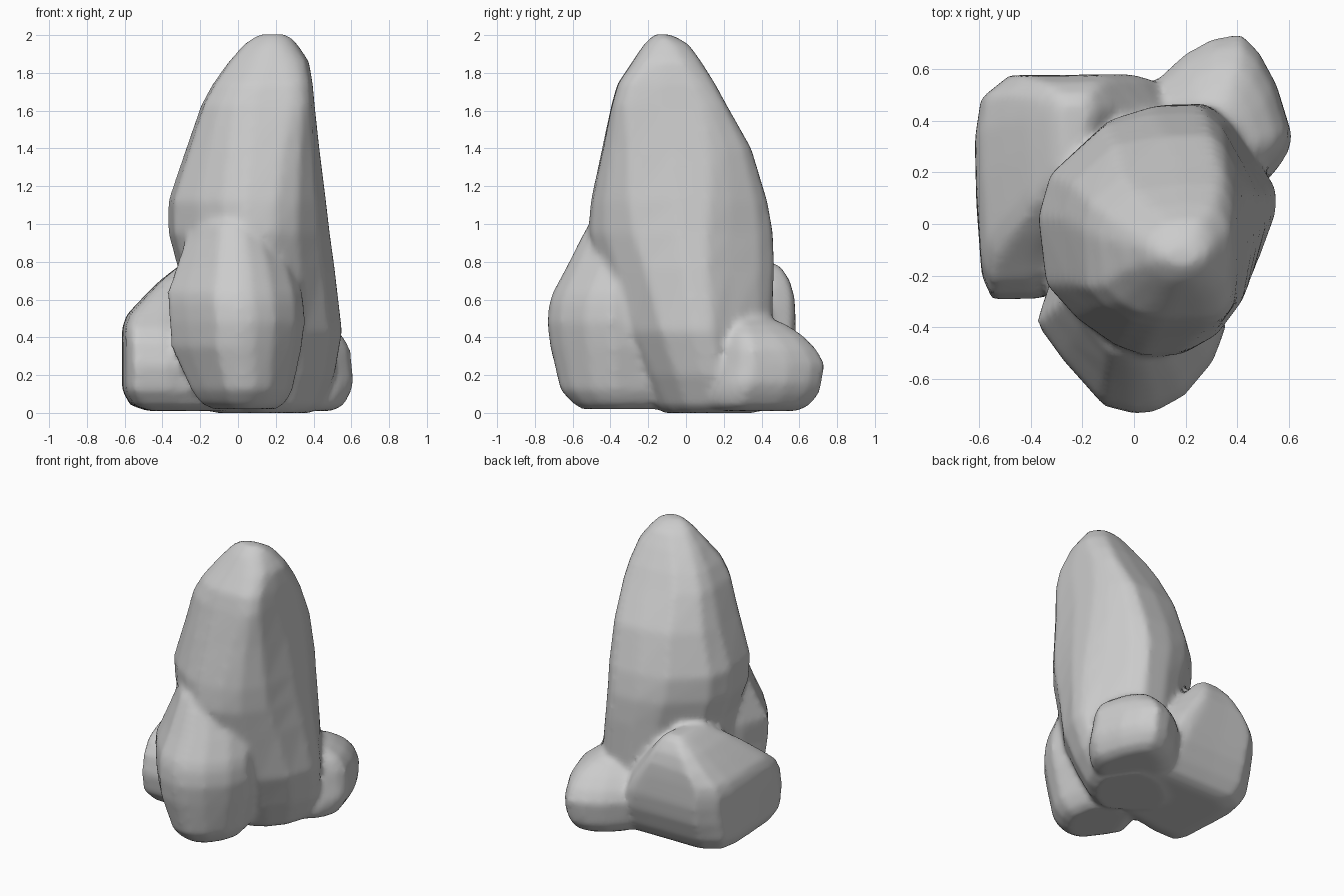
import bpy
import math


def spread(t, s):
    """Push a normalised -1..1 coordinate outward, making a section squarer."""
    return math.copysign(abs(t) ** (1 - s), t)


def rock(name, plan, levels):
    """Loft a plan outline through levels (z, x0, x1, y0, y1[, squareness])."""
    px = [p[0] for p in plan]
    py = [p[1] for p in plan]
    ax, bx, ay, by = min(px), max(px), min(py), max(py)
    n = len(plan)
    verts, faces = [], []
    for z, x0, x1, y0, y1, *square in levels:
        for x, y in plan:
            u = 2 * (x - ax) / (bx - ax) - 1
            v = 2 * (y - ay) / (by - ay) - 1
            s = square[0] if square else 0
            if u > 0:  # right-hand corners stay fuller than the left ones
                s *= 1.75
            u, v = spread(u, s), spread(v, s)
            verts.append(((x0 + x1 + u * (x1 - x0)) / 2, (y0 + y1 + v * (y1 - y0)) / 2, z))
    for k in range(len(levels) - 1):
        for i in range(n):
            j = (i + 1) % n
            faces.append((k * n + i, k * n + j, (k + 1) * n + j, (k + 1) * n + i))
    faces.append(tuple(reversed(range(n))))
    faces.append(tuple(range((len(levels) - 1) * n, len(levels) * n)))
    mesh = bpy.data.meshes.new(name)
    mesh.from_pydata(verts, [], faces)
    obj = bpy.data.objects.new(name, mesh)
    bpy.context.collection.objects.link(obj)
    return obj


# Tall central spire
spire = rock("tall_rock",
     [(-.37, .02), (-.33, -.2), (-.18, -.35), (-.02, -.47), (.08, -.52), (.2, -.5),
      (.34, -.41), (.48, -.24), (.55, -.03), (.55, .08), (.48, .2), (.37, .38),
      (.28, .465), (.1, .46), (-.06, .4), (-.31, .18)],
     [(.0, -.12, .38, -.12, .36), (.04, -.2, .44, -.17, .42), (.2, -.26, .51, -.25, .45),
      (.43, -.29, .55, -.36, .455), (.77, -.32, .51, -.47, .465, .04),
      (.95, -.37, .485, -.52, .46, .1), (1.12, -.37, .465, -.505, .43, .17),
      (1.4, -.275, .43, -.445, .345, .26), (1.63, -.195, .405, -.395, .215, .36),
      (1.74, -.135, .395, -.365, .155, .34), (1.86, -.05, .375, -.285, .08, .25),
      (1.95, .03, .315, -.225, .015, .15), (1.995, .09, .275, -.18, -.06),
      (2.005, .12, .24, -.16, -.1)])

# Front boulder leaning on the spire
front = rock("front_rock",
     [(-.37, -.39), (-.27, -.53), (-.12, -.7), (0, -.73), (.08, -.72), (.19, -.66),
      (.3, -.53), (.35, -.4), (.3, -.15), (.1, 0), (-.2, 0), (-.31, -.2)],
     [(.02, -.13, .2, -.55, -.12), (.05, -.2, .25, -.6, -.08), (.12, -.25, .29, -.665, -.03),
      (.35, -.355, .34, -.72, .02), (.48, -.365, .355, -.735, 0), (.58, -.375, .35, -.725, 0),
      (.64, -.375, .34, -.705, 0), (.77, -.33, .3, -.635, 0), (.92, -.28, .24, -.56, 0),
      (1.0, -.25, .19, -.515, -.05), (1.02, -.2, .14, -.46, -.1)])

# Broad boulder at the back left, sloping down towards the right
back = rock("back_left_rock",
     [(-.61, .1), (-.59, -.2), (-.55, -.295), (-.38, -.29), (-.1, -.2), (.1, .1),
      (.2, .4), (.08, .56), (0, .58), (-.25, .575), (-.47, .575), (-.59, .48), (-.615, .32)],
     [(.01, -.48, .24, -.12, .4, .1), (.04, -.57, .26, -.21, .46, .1),
      (.12, -.615, .26, -.275, .51, .05), (.25, -.615, .24, -.295, .56),
      (.37, -.615, .18, -.27, .58), (.45, -.615, .13, -.22, .58),
      (.52, -.59, .07, -.14, .58), (.61, -.505, -.01, -.04, .575),
      (.7, -.415, -.08, .07, .55), (.77, -.325, -.14, .18, .505),
      (.795, -.28, -.18, .25, .46)])

# Small boulder at the back right
small = rock("small_rock",
     [(.06, .5), (.1, .3), (.25, .2), (.46, .2), (.54, .25), (.595, .32), (.615, .38),
      (.555, .56), (.49, .67), (.42, .735), (.31, .72), (.2, .665), (.09, .57)],
     [(.01, .14, .5, .15, .59), (.04, .08, .56, .12, .655), (.1, .06, .595, .12, .705),
      (.16, .06, .615, .14, .72), (.26, .06, .605, .16, .735), (.34, .08, .595, .18, .69),
      (.41, .12, .555, .19, .62), (.47, .17, .48, .21, .53), (.505, .24, .41, .25, .44)])

# Fuse the boulders into one stone with softened seams
bpy.ops.object.select_all(action='DESELECT')
for obj in (front, back, small, spire):
    obj.select_set(True)
bpy.context.view_layer.objects.active = spire
bpy.ops.object.join()
spire.name = "rock_cluster"
remesh = spire.modifiers.new("fuse", 'REMESH')
remesh.mode = 'VOXEL'
remesh.voxel_size = .022
soften = spire.modifiers.new("soften", 'SMOOTH')
soften.factor = .5
soften.iterations = 5
for mod in ("fuse", "soften"):
    bpy.ops.object.modifier_apply(modifier=mod)
bpy.ops.object.shade_smooth()
